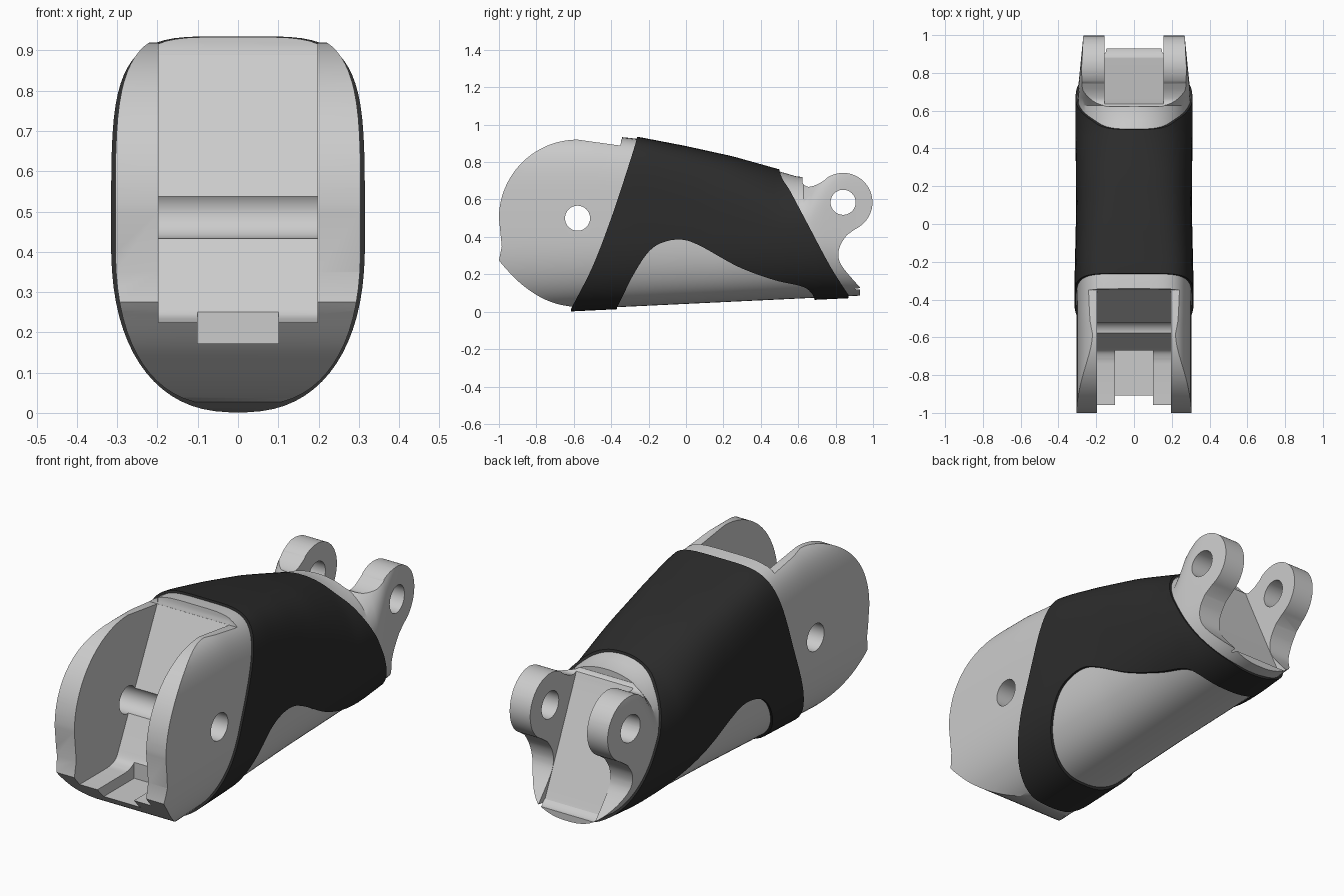
import bpy, bmesh
from math import sin, cos, pi, radians

if "Cube" in bpy.data.objects:
    bpy.data.objects.remove(bpy.data.objects["Cube"])


def make(name, bm):
    bmesh.ops.recalc_face_normals(bm, faces=bm.faces)
    me = bpy.data.meshes.new(name)
    bm.to_mesh(me)
    bm.free()
    ob = bpy.data.objects.new(name, me)
    bpy.context.collection.objects.link(ob)
    return ob


def lerp_table(table, y):
    for (a, va), (b, vb) in zip(table, table[1:]):
        if y <= b:
            t = (y - a) / (b - a)
            return va + (vb - va) * t
    return table[-1][1]


def spline(pts, steps=6):
    p = [pts[0]] + pts + [pts[-1]]
    out = []
    for i in range(1, len(p) - 2):
        for s in range(steps):
            t = s / steps
            out.append(tuple(0.5 * (2 * b + (c - a) * t + (2 * a - 5 * b + 4 * c - d) * t * t
                                    + (3 * b - a - 3 * c + d) * t ** 3)
                             for a, b, c, d in zip(p[i - 1], p[i], p[i + 1], p[i + 2])))
    return out + [pts[-1]]


def arc(cy, cz, r, a0, a1, n=32):
    return [(cy + r * cos(radians(a0 + (a1 - a0) * i / n)),
             cz + r * sin(radians(a0 + (a1 - a0) * i / n))) for i in range(n + 1)]


def prism(name, pts, hx):
    """Extrude a (y, z) outline between x = -hx and x = hx."""
    bm = bmesh.new()
    f = bm.faces.new([bm.verts.new((-hx, y, z)) for y, z in pts])
    ext = bmesh.ops.extrude_face_region(bm, geom=[f])
    moved = [v for v in ext["geom"] if isinstance(v, bmesh.types.BMVert)]
    bmesh.ops.translate(bm, verts=moved, vec=(2 * hx, 0, 0))
    return make(name, bm)


def boolean(ob, cutter, op):
    m = ob.modifiers.new("cut", 'BOOLEAN')
    m.operation, m.solver, m.object = op, 'EXACT', cutter
    bpy.context.view_layer.objects.active = ob
    bpy.ops.object.modifier_apply(modifier=m.name)
    bpy.data.objects.remove(cutter, do_unlink=True)


def smooth(ob, angle):
    bpy.ops.object.select_all(action='DESELECT')
    ob.select_set(True)
    bpy.context.view_layer.objects.active = ob
    bpy.ops.object.shade_smooth_by_angle(angle=radians(angle))


# Outer skin: top height, top squareness and half width along y
TOP = [(-1.1, .95), (-.5, .95), (-.26, .925), (0, .875), (.25, .82), (.5, .75),
       (.62, .715), (.72, .77), (.84, .82), (1.1, .82)]
SQUARE = [(-1.1, 4.5), (-.2, 4.5), (.5, 2.1), (.65, 2.2), (.82, 8), (1.1, 8)]
WIDTH = [(-1.1, .305), (-.3, .304), (.1, .295), (.55, .3), (.7, .298), (1.1, .258)]
MID = .43


def skin(name, grow=0.0, stations=56, sides=72):
    bm = bmesh.new()
    rings = []
    for i in range(stations + 1):
        y = -1.1 + 2.2 * i / stations
        w = lerp_table(WIDTH, y) + grow
        up = lerp_table(TOP, y) + grow - MID
        down = MID - (.0415 + .0476 * y) + grow
        ring = []
        for k in range(sides):
            a = 2 * pi * (k + .5) / sides
            c, s = cos(a), sin(a)
            n = lerp_table(SQUARE, y) if s > 0 else 2.4
            x = w * abs(c) ** (2 / n) * (1 if c > 0 else -1)
            z = abs(s) ** (2 / n) * (up if s > 0 else -down)
            ring.append(bm.verts.new((x, y, MID + z)))
        rings.append(ring)
    for r0, r1 in zip(rings, rings[1:]):
        for k in range(sides):
            j = (k + 1) % sides
            bm.faces.new((r0[k], r0[j], r1[j], r1[k]))
    bm.faces.new(rings[0])
    bm.faces.new(rings[-1])
    return make(name, bm)


# Link body: skin trimmed to the side outline
outline = arc(-.58, .5, .42, 180, 90)
outline += [(-.35, .888), (-.338, 1.0), (.62, 1.0)]
outline += spline([(.622, .69), (.635, .675), (.66, .668), (.70, .68), (.745, .706)])
outline += arc(.84, .585, .157, 125, -65, 40)
outline += spline([(.86, .41), (.825, .355), (.815, .295), (.84, .235), (.93, .13)])
outline += [(.93, -.05), (-.55, -.05)]
outline += spline([(-.6, .025), (-.7, .045), (-.8, .09), (-.9, .165), (-.985, .255)])
outline += [(-1.0, .275), (-.985, .35)]
body = skin("link_body")
boolean(body, prism("outline_cutter", outline, .6), 'INTERSECT')

# Front fork slot with its sloped back wall, then the groove in its floor
front_slot = [(-1.2, .225), (-.74, .225)] + spline([(-.72, .227), (-.675, .245), (-.645, .295)])
front_slot += [(-.345, .9), (-.325, 1.2), (-1.2, 1.2)]
boolean(body, prism("front_slot_cutter", front_slot, .197), 'DIFFERENCE')
groove = [(-1.2, .172), (-.67, .172), (-.67, .27), (-1.2, .27)]
boolean(body, prism("groove_cutter", groove, .1), 'DIFFERENCE')

# Rear slot between the two lugs
rear_slot = [(.63, 1.2), (.63, .69)] + spline([(.64, .665), (.675, .585), (.86, .18), (.885, .135), (.91, .12)])
rear_slot += [(1.2, .11), (1.2, 1.2)]
boolean(body, prism("rear_slot_cutter", rear_slot, .156), 'DIFFERENCE')

# Pin holes
for y, z in ((-.58, .5), (.84, .585)):
    boolean(body, prism("pin_cutter", arc(y, z, .067, 0, 352.5, 47), .6), 'DIFFERENCE')
smooth(body, 28)

# Dark grip sleeve with the arched window along its underside
edge = spline([(-.258, 1.0), (-.262, .93), (-.32, .74), (-.40, .5), (-.5, .24), (-.615, .015)])
edge += [(-.62, -.1), (-.375, -.1)]
edge += spline([(-.37, .02), (-.34, .08), (-.28, .2), (-.2, .32), (-.12, .372), (-.02, .385), (.08, .35),
                (.28, .24), (.47, .17), (.62, .135), (.67, .1), (.69, .06)])
edge += [(.7, -.1), (.865, -.1)]
edge += spline([(.868, .09), (.77, .245), (.65, .47), (.56, .64), (.5, .755), (.48, 1.0)])
sleeve = skin("grip_sleeve", .011)
boolean(sleeve, prism("sleeve_cutter", edge, .6), 'INTERSECT')
smooth(sleeve, 35)
rubber = bpy.data.materials.new("dark_rubber")
rubber.diffuse_color = (.025, .025, .025, 1)
rubber.use_nodes = True
rubber.node_tree.nodes["Principled BSDF"].inputs["Base Color"].default_value = rubber.diffuse_color
sleeve.data.materials.clear()
sleeve.data.materials.append(rubber)
